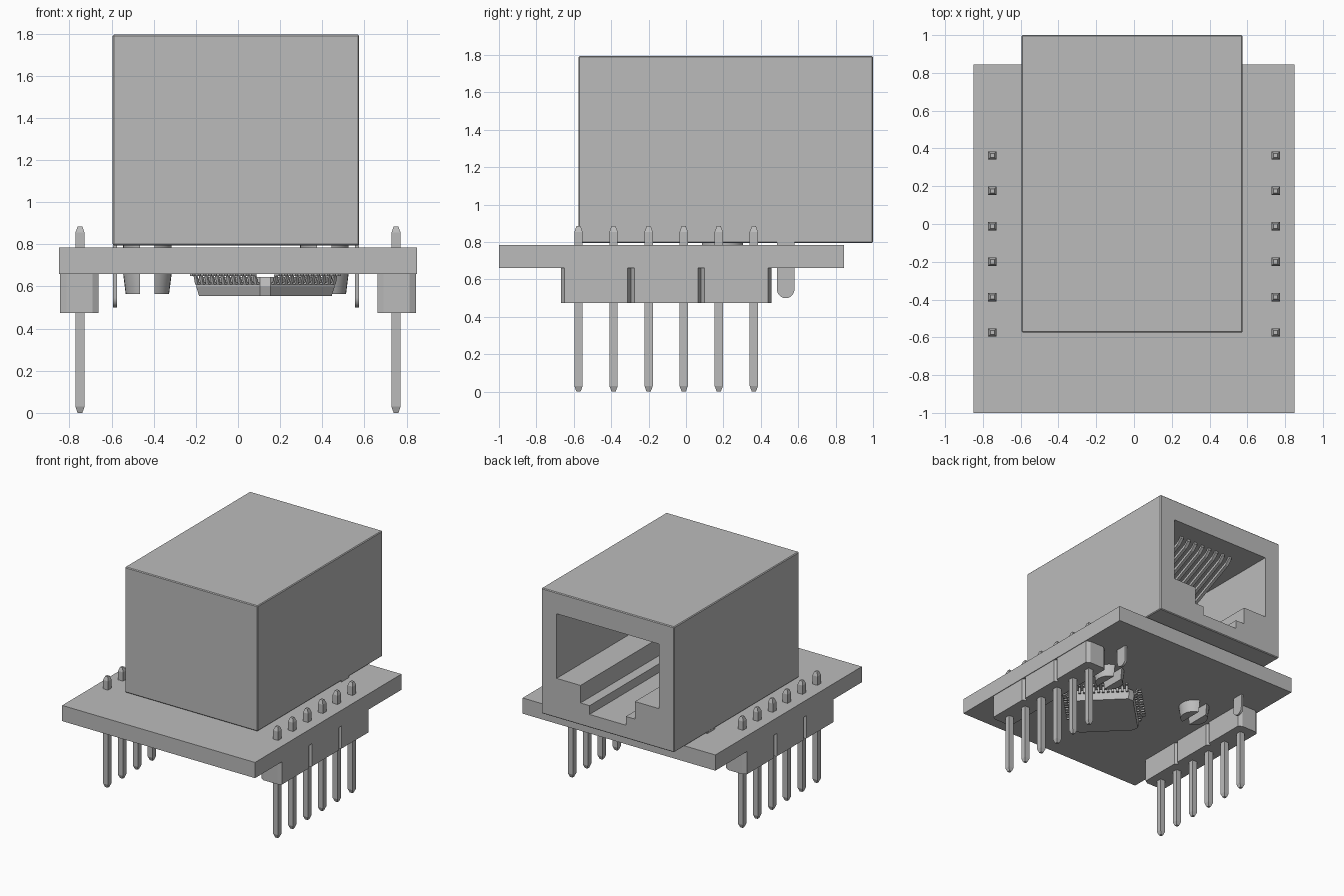
import bpy, bmesh, math
from mathutils import Matrix

cube = bpy.data.objects.get("Cube")
if cube:
    bpy.data.objects.remove(cube, do_unlink=True)

grey = bpy.data.materials.new("neutral grey")
grey.use_nodes = True
COLOUR = (0.5, 0.5, 0.5, 1)
grey.diffuse_color = COLOUR
grey.node_tree.nodes["Principled BSDF"].inputs["Base Color"].default_value = COLOUR


def loft(bm, rings):
    """Skin a solid through rings of equal point count, capped at both ends."""
    loops = [[bm.verts.new(p) for p in ring] for ring in rings]
    n = len(loops[0])
    for a, b in zip(loops, loops[1:]):
        for i in range(n):
            j = (i + 1) % n
            bm.faces.new((a[i], a[j], b[j], b[i]))
    bm.faces.new(loops[0][::-1])
    bm.faces.new(loops[-1])


def finish(name, bm, smooth=False):
    bmesh.ops.recalc_face_normals(bm, faces=bm.faces[:])
    mesh = bpy.data.meshes.new(name)
    bm.to_mesh(mesh)
    bm.free()
    mesh.materials.append(grey)
    ob = bpy.data.objects.new(name, mesh)
    bpy.context.collection.objects.link(ob)
    bpy.ops.object.select_all(action="DESELECT")
    ob.select_set(True)
    bpy.context.view_layer.objects.active = ob
    if smooth:
        bpy.ops.object.shade_smooth_by_angle(angle=math.radians(35))
    return ob


def rect(cx, cy, hx, hy, z, cut_x=0, cut_y=0):
    """Horizontal rectangle ring, with optional cut corners."""
    if not cut_x:
        return [(cx + sx * hx, cy + sy * hy, z)
                for sx, sy in ((-1, -1), (1, -1), (1, 1), (-1, 1))]
    ring = []
    for sx, sy in ((-1, -1), (1, -1), (1, 1), (-1, 1)):
        corner = [(cx + sx * hx, cy + sy * (hy - cut_y), z),
                  (cx + sx * (hx - cut_x), cy + sy * hy, z)]
        ring += corner if sx * sy > 0 else corner[::-1]
    return ring


def apply(ob, mod):
    bpy.context.view_layer.objects.active = ob
    bpy.ops.object.modifier_apply(modifier=mod.name)


# Circuit board
bm = bmesh.new()
loft(bm, [rect(0, -0.078, 0.85, 0.922, z) for z in (0.66, 0.785)])
finish("circuit_board", bm)

# Socket housing with softened edges and a stepped port in its back
MID = -0.01
bm = bmesh.new()
loft(bm, [rect(MID, 0.2125, 0.585, 0.7875, z) for z in (0.795, 1.795)])
housing = finish("socket_housing", bm)
bevel = housing.modifiers.new("soft_edges", "BEVEL")
bevel.width = 0.006
apply(housing, bevel)

half = [(0.45, 1.625), (0.45, 1.11), (0.24, 1.11), (0.24, 0.97), (0.16, 0.97), (0.16, 0.9)]
outline = half + [(-x, z) for x, z in reversed(half)]
bm = bmesh.new()
loft(bm, [[(MID + x, y, z) for x, z in outline] for y in (-0.3, 1.1)])
cutter = finish("port_cutter", bm)
cutter.hide_render = True
port = housing.modifiers.new("port", "BOOLEAN")
port.operation = "DIFFERENCE"
port.solver = "EXACT"
port.object = cutter
apply(housing, port)
bpy.data.objects.remove(cutter, do_unlink=True)

# Eight contact springs slanting from the port ceiling
bm = bmesh.new()
for i in range(8):
    x = MID + (i - 3.5) * 0.068
    loft(bm, [[(x + sx * 0.013, y, z + sz * 0.013)
               for sx, sz in ((-1, -1), (1, -1), (1, 1), (-1, 1))]
              for y, z in ((0.84, 1.62), (0.8, 1.58), (0.2, 1.3))])
finish("contact_springs", bm)

for side, label in ((-1, "right"), (1, "left")):
    # Split snap peg, two tapering half rounds
    bm = bmesh.new()
    for s in (-1, 1):
        rings = []
        for z, r in ((0.8, 0.115), (0.66, 0.115), (0.565, 0.103)):
            start = math.acos(0.034 / r)
            arc = [start * (k / 6 - 1) for k in range(13)]
            rings.append([(MID + side * 0.42 + s * r * math.cos(a),
                           0.195 + r * math.sin(a), z) for a in arc])
        loft(bm, rings)
    finish(label + "_snap_peg", bm, smooth=True)

    # Round-ended shield tab
    bm = bmesh.new()
    arc = [math.pi * (1 + k / 10) for k in range(11)]
    tab = [(0.58, 0.8), (0.486, 0.8)]
    tab += [(0.533 + 0.047 * math.cos(a), 0.547 + 0.047 * math.sin(a)) for a in arc]
    loft(bm, [[(MID + side * x, y, z) for y, z in tab] for x in (0.565, 0.584)])
    finish(label + "_shield_tab", bm, smooth=True)

    # Header strip of three cut-corner blocks
    bm = bmesh.new()
    for i in (-1, 0, 1):
        loft(bm, [rect(side * 0.753, -0.106 + i * 0.375, 0.092, 0.1875, z, 0.03, 0.018)
                  for z in (0.475, 0.66)])
    finish(label + "_pin_header", bm)

    # Six square pins with tapered tips
    bm = bmesh.new()
    for i in range(6):
        y = -0.106 + (i - 2.5) * 0.1875
        loft(bm, [rect(side * 0.75, y, w, w, z)
                  for z, w in ((0, 0.011), (0.03, 0.022), (0.855, 0.022), (0.885, 0.011))])
    finish(label + "_header_pins", bm)

# Chip under the board, turned by an eighth of a circle
turn = Matrix.Translation((0.13, -0.2, 0)) @ Matrix.Rotation(math.pi / 4, 4, "Z")
bm = bmesh.new()
loft(bm, [rect(0, 0, h, h, z, 0.035, 0.035)
          for z, h in ((0.645, 0.24), (0.6, 0.25), (0.555, 0.24))])
bm.transform(turn)
finish("chip_body", bm)

# Gull-wing chip leads, twelve along each of four sides
bend = [(0.24, 0.61), (0.265, 0.61), (0.275, 0.65), (0.3, 0.65),
        (0.3, 0.66), (0.268, 0.66), (0.258, 0.62), (0.24, 0.62)]
bm = bmesh.new()
for quarter in range(4):
    for i in range(12):
        y = (i - 5.5) * 0.036
        loft(bm, [[(r, y + d, z) for r, z in bend] for d in (-0.009, 0.009)])
    bmesh.ops.rotate(bm, verts=bm.verts[:], cent=(0, 0, 0),
                     matrix=Matrix.Rotation(math.pi / 2, 3, "Z"))
bm.transform(turn)
finish("chip_leads", bm)
